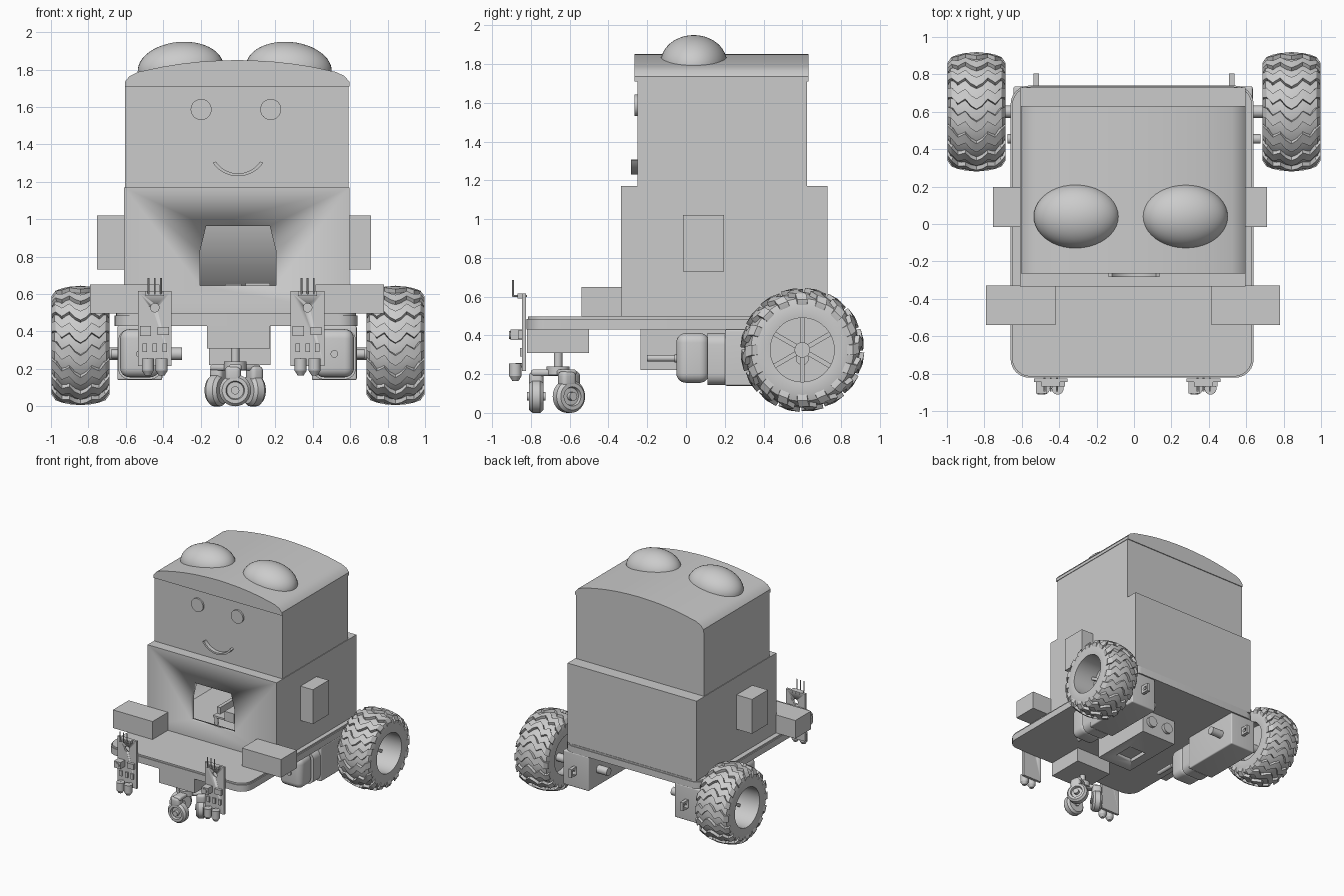
import bpy, bmesh
from math import pi, sin, cos, radians
from mathutils import Matrix, Vector

if "Cube" in bpy.data.objects:
    bpy.data.objects.remove(bpy.data.objects["Cube"], do_unlink=True)

grey = bpy.data.materials.new("plain_grey")
grey.use_nodes = True
COLOUR = (0.6, 0.6, 0.6, 1)
grey.diffuse_color = COLOUR
grey.node_tree.nodes["Principled BSDF"].inputs["Base Color"].default_value = COLOUR


def finish(name, bm, matrix=None):
    """Turn a bmesh into a shaded, coloured object."""
    if matrix:
        bm.transform(matrix)
    bmesh.ops.recalc_face_normals(bm, faces=bm.faces)
    mesh = bpy.data.meshes.new(name)
    bm.to_mesh(mesh)
    bm.free()
    mesh.materials.append(grey)
    mesh.polygons.foreach_set("use_smooth", [True] * len(mesh.polygons))
    mesh.set_sharp_from_angle(angle=radians(32))
    obj = bpy.data.objects.new(name, mesh)
    bpy.context.collection.objects.link(obj)
    return obj


def box(name, x, y, z, bevel=0, axis=None):
    """Box from three (low, high) ranges; bevel all edges or those along one axis."""
    bm = bmesh.new()
    bmesh.ops.create_cube(bm, size=1)
    for v in bm.verts:
        v.co = [lo + (c + 0.5) * (hi - lo) for c, (lo, hi) in zip(v.co, (x, y, z))]
    if bevel:
        edges = [e for e in bm.edges if axis is None
                 or abs((e.verts[0].co - e.verts[1].co).normalized()[axis]) > 0.9]
        bmesh.ops.bevel(bm, geom=edges, offset=bevel, segments=6, profile=0.5, affect='EDGES')
    return finish(name, bm)


def rod(name, start, end, r, r2=None, segs=24):
    """Cylinder or cone between two points."""
    a, b = Vector(start), Vector(end)
    bm = bmesh.new()
    bmesh.ops.create_cone(bm, cap_ends=True, segments=segs, radius1=r,
                          radius2=r if r2 is None else r2, depth=(b - a).length)
    turn = (b - a).to_track_quat('Z', 'Y').to_matrix().to_4x4()
    return finish(name, bm, Matrix.Translation((a + b) / 2) @ turn)


def prism(name, outline, y0, y1):
    """Front outline (x, z) extruded along y."""
    bm = bmesh.new()
    face = bm.faces.new([bm.verts.new((x, y0, z)) for x, z in outline])
    new = bmesh.ops.extrude_face_region(bm, geom=[face])["geom"]
    bmesh.ops.translate(bm, verts=[g for g in new if isinstance(g, bmesh.types.BMVert)],
                        vec=(0, y1 - y0, 0))
    return finish(name, bm)


def lathe(name, profile, centre, segs=48):
    """Closed (x, radius) profile turned round the x axis."""
    bm = bmesh.new()
    rings = [[bm.verts.new((x, r * cos(2 * pi * i / segs), r * sin(2 * pi * i / segs)))
              for x, r in profile] for i in range(segs)]
    n = len(profile)
    for i in range(segs):
        a, b = rings[i], rings[(i + 1) % segs]
        for j in range(n):
            bm.faces.new((a[j], a[(j + 1) % n], b[(j + 1) % n], b[j]))
    return finish(name, bm, Matrix.Translation(centre))


def cut(target, cutter):
    mod = target.modifiers.new("cut", 'BOOLEAN')
    mod.operation, mod.solver, mod.object = 'DIFFERENCE', 'EXACT', cutter
    cutter.hide_render = True
    cutter.hide_set(True)


# Hollow lower body with a window, and the head on top
body = box("lower_body", (-.61, .595), (-.335, .73), (.497, 1.17))
cut(body, box("body_hollow_cutter", (-.58, .565), (-.3, .7), (.4, 1.14)))
half = [(.203, .645), (.203, .83), (.17, .965)]
cut(body, prism("window_cutter", half + [(-x, z) for x, z in reversed(half)], -.4, -.2))
box("head", (-.605, .59), (-.25, .625), (1.17, 1.72))

# Arched lid
arch = [(.6, 1.71), (.6, 1.735), (.575, 1.765), (.53, 1.787), (.4, 1.815),
        (.3, 1.831), (.2, 1.842), (.1, 1.848)]
prism("lid", [(x - .005, z) for x, z in arch] + [(-.005, 1.851)]
      + [(-x - .005, z) for x, z in reversed(arch)], -.265, .632)

# Domes on the lid
for side, x in (("right", -.307), ("left", .272)):
    bm = bmesh.new()
    bmesh.ops.create_uvsphere(bm, u_segments=40, v_segments=24, radius=1)
    bmesh.ops.bisect_plane(bm, geom=bm.verts[:] + bm.edges[:] + bm.faces[:], plane_co=(0, 0, 0),
                           plane_no=(0, 0, -1), clear_outer=True)
    bmesh.ops.holes_fill(bm, edges=[e for e in bm.edges if e.is_boundary])
    tilt = Matrix.Rotation(radians(5 if x > 0 else -5), 4, 'Y')
    finish(side + "_dome", bm, Matrix.Translation((x, .04, 1.805)) @ tilt
           @ Matrix.Diagonal((.23, .172, .143, 1)))

# Face
for side, x in (("right", -.197), ("left", .175)):
    rod(side + "_eye", (x, -.24, 1.587), (x, -.265, 1.587), .056, segs=40)
smile = [radians(-146 + 112 * i / 24) for i in range(25)]
prism("mouth", [(.163 * cos(a), 1.393 + .163 * sin(a)) for a in smile]
      + [(.143 * cos(a), 1.388 + .143 * sin(a)) for a in reversed(smile)], -.283, -.24)

# Arms and hands
box("right_arm", (-.755, -.6), (-.015, .197), (.73, 1.02))
box("left_arm", (.59, .71), (-.015, .197), (.73, 1.02))
box("right_hand", (-.79, -.42), (-.54, -.33), (.497, .65))
box("left_hand", (.415, .78), (-.54, -.33), (.497, .65))

# Base plate, its thin top sheet and the parts carried inside
box("base_plate", (-.66, .64), (-.822, .74), (.43, .485), .1, 2)
box("base_sheet", (-.652, .632), (-.816, .734), (.48, .498), .1, 2)
box("circuit_board", (-.2, .25), (-.05, .45), (.56, .575))
box("board_socket", (-.07, .02), (-.08, .05), (.575, .655))
box("board_port", (.04, .17), (-.08, .05), (.575, .66))
for x in (-.18, .23):
    box("pin_header", (x - .015, x + .015), (0, .4), (.575, .63))
    for y in (-.03, .43):
        rod("board_standoff", (x, y, .49), (x, y, .56), .015, segs=12)

# Boxes under the plate
box("caster_mount", (-.165, .17), (-.82, -.5), (.31, .43))
battery = box("battery_box", (-.155, .175), (-.235, .32), (.22, .43))
cut(battery, box("battery_recess_cutter", (-.07, .09), (-.12, .06), (.2, .25)))
for x in (-.07, .09):
    rod("battery_socket", (x, .3, .33), (x, .345, .33), .045)

# Three-wheeled caster
HUB = Vector((-.015, -.66, 0))
rod("caster_stem", HUB + Vector((0, 0, .2)), HUB + Vector((0, 0, .32)), .022)
rod("caster_hub", HUB + Vector((0, 0, .195)), HUB + Vector((0, 0, .24)), .06)
for k in range(3):
    turn = radians(120 * k - 90)
    place = Matrix.Translation(HUB) @ Matrix.Rotation(turn, 4, 'Z')
    parts = [
        box("caster_arm", (0, .14), (-.035, .035), (.19, .225), .015),
        box("caster_fork", (.075, .15), (-.055, .03), (.13, .215), .025),
        rod("caster_axle", (.065, 0, .085), (.16, 0, .085), .022),
        lathe("caster_wheel", [(-.037, .02), (-.037, .07), (-.02, .085), (.02, .085),
                               (.037, .07), (.037, .05), (.02, .045), (.02, .02)],
              (.112, 0, .085), 32)]
    for part in parts:
        part.matrix_world = place

# Chunky road wheels
TYRE = [(.15, .17), (.155, .22), (.14, .265), (.08, .29), (0, .298)]
RIM = [(.15, .165), (.15, .18), (-.15, .18), (-.15, .165)]
LUG = [(.152, .235, 0), (.156, .262, 0), (.134, .293, .03), (.1, .306, .16),
       (.06, .314, .08), (.03, .318, .2), (0, .32, .26)]
LUGS = 16


def tread(name, centre):
    """Raised zigzag bars wrapped over the tyre."""
    path = LUG + [(-x, r, a) for x, r, a in LUG[-2::-1]]
    bm = bmesh.new()
    for k in range(LUGS):
        rows = []
        for x, r, shift in path:
            a = 2 * pi * k / LUGS + shift
            width = .125 - .25 * (r - .235)
            side = .9 if r < .3 else 1
            rows.append([bm.verts.new((x * s, d * cos(a + w), d * sin(a + w))) for d, w, s in
                         ((r, -width * .85, 1), (r, width * .85, 1),
                          (r - .035, width, side), (r - .035, -width, side))])
        for a, b in zip(rows, rows[1:]):
            for j in range(4):
                bm.faces.new((a[j], a[(j + 1) % 4], b[(j + 1) % 4], b[j]))
        bm.faces.new(rows[0])
        bm.faces.new(rows[-1])
    finish(name, bm, Matrix.Translation(centre))


for side, s in (("right", -1), ("left", 1)):
    c = Vector((s * .842, .6, .325))
    lathe(side + "_tyre", TYRE + [(-x, r) for x, r in TYRE[-2::-1]], c, 64)
    lathe(side + "_rim", RIM, c)
    tread(side + "_tread", c)
    inner = c.x - s * .06
    rod(side + "_wheel_disc", (inner - .01, c.y, c.z), (inner + .01, c.y, c.z), .168, segs=48)
    rod(side + "_wheel_hub", (inner, c.y, c.z), (inner + s * .06, c.y, c.z), .04)
    for k in range(6):
        spoke = box(side + "_spoke", (-.025, .025), (-.012, .012), (.03, .167))
        spoke.matrix_world = (Matrix.Translation((inner + s * .02, c.y, c.z))
                              @ Matrix.Rotation(pi * k / 3, 4, 'X'))

    # Gear motor beside each wheel
    m = s * .52 - .005
    box(side + "_gearbox", (m - .12, m + .12), (.2, .735), (.14, .43), .01)
    box(side + "_motor_band", (m - .115, m + .115), (.11, .2), (.143, .412), .06, 1)
    box(side + "_motor", (m - .105, m + .105), (-.05, .12), (.155, .412), .05)
    rod(side + "_motor_pin", (m, -.06, .28), (m, -.04, .28), .02)
    rod(side + "_axle", (s * .3, .6, .28), (s * .8, .6, .28), .033)
    rod(side + "_gear_peg", (m, .455, .28), (s * .675, .455, .28), .025)
    rod(side + "_motor_lead", (m - s * .1, -.2, .282), (m - s * .1, -.03, .282), .017)
    tab = box(side + "_rear_tab", (s * .522 - .014, s * .522 + .014), (.72, .805), (.25, .32))
    cut(tab, rod("tab_hole_cutter", (m - .1, .775, .285), (m + .1, .775, .285), .014))

# Line sensors hanging from the front edge
for side, x in (("right", -.445), ("left", .372)):
    board = box(side + "_sensor_board", (x - .09, x + .09), (-.845, -.825), (.215, .615))
    cut(board, rod("board_hole_cutter", (x, -.9, .527), (x, -.8, .527), .023))
    box(side + "_sensor_dial", (x - .08, x - .02), (-.905, -.84), (.375, .43))
    rod(side + "_dial_screw", (x - .05, -.9, .402), (x - .05, -.912, .402), .02)
    box(side + "_sensor_chip", (x + .015, x + .075), (-.868, -.84), (.38, .425))
    box(side + "_pin_base", (x - .05, x + .05), (-.87, -.84), (.59, .615))
    for d in (-.033, 0, .033):
        rod(side + "_pin_foot", (x + d, -.895, .602), (x + d, -.82, .602), .005, segs=8)
        rod(side + "_pin", (x + d, -.892, .6), (x + d, -.892, .685), .005, segs=8)
        box(side + "_resistor", (x + d * 1.6 - .012, x + d * 1.6 + .012), (-.857, -.84), (.29, .335))
    for d in (-.037, .037):
        rod(side + "_lamp", (x + d, -.88, .19), (x + d, -.88, .255), .032)
        rod(side + "_lamp_tip", (x + d, -.88, .19), (x + d, -.88, .165), .032, .016)
        rod(side + "_lamp_leg", (x + d, -.88, .245), (x + d, -.83, .245), .012, segs=8)
